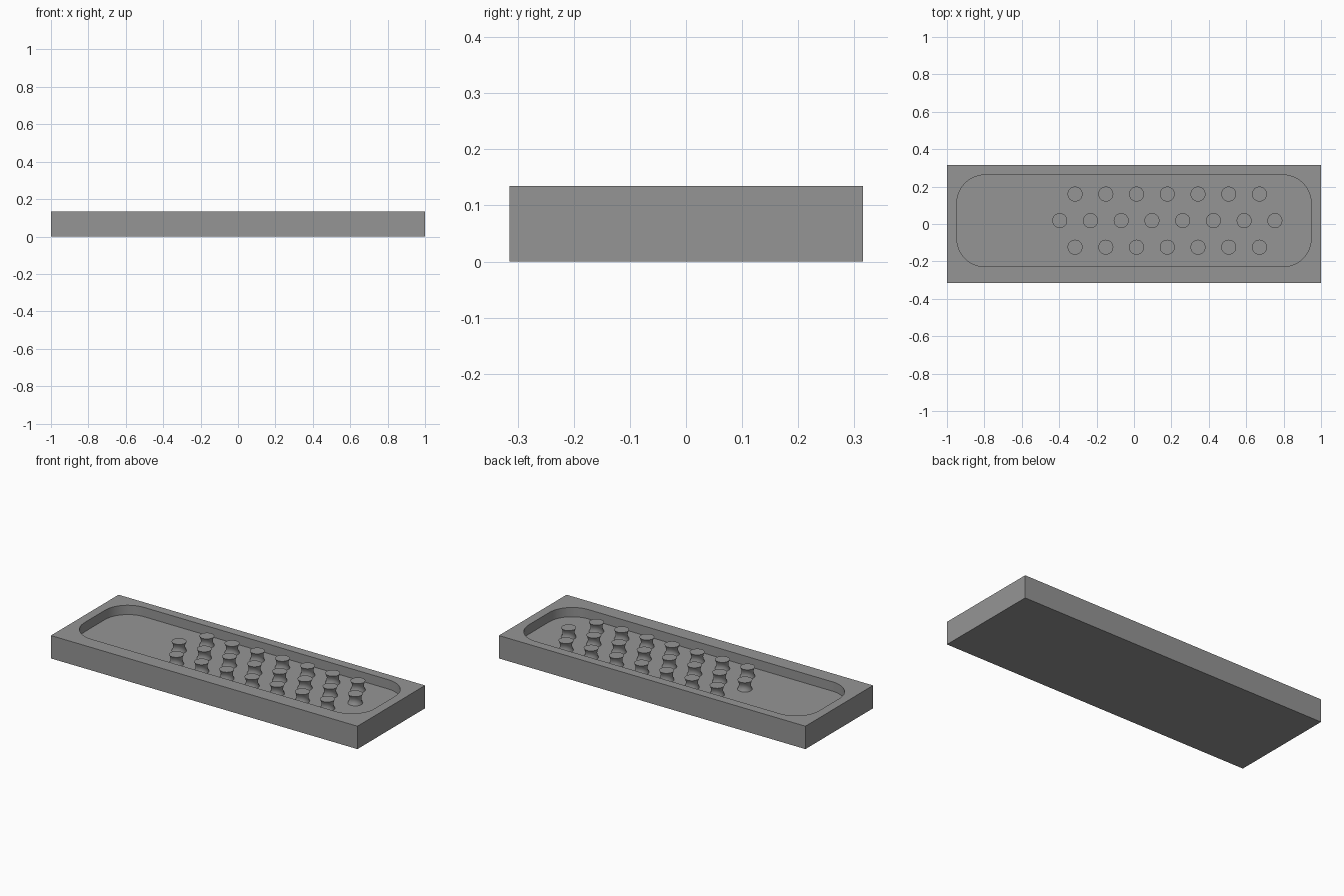
import bpy, bmesh, math

if "Cube" in bpy.data.objects:
    bpy.data.objects.remove(bpy.data.objects["Cube"], do_unlink=True)

HEIGHT = 0.135
FLOOR = 0.08

grey = bpy.data.materials.new("mid_grey")
grey.use_nodes = True
colour = (0.3, 0.3, 0.3, 1)
grey.diffuse_color = colour
grey.node_tree.nodes["Principled BSDF"].inputs["Base Color"].default_value = colour


def finish(name, bm):
    bmesh.ops.recalc_face_normals(bm, faces=bm.faces)
    mesh = bpy.data.meshes.new(name)
    bm.to_mesh(mesh)
    bm.free()
    mesh.materials.append(grey)
    obj = bpy.data.objects.new(name, mesh)
    bpy.context.collection.objects.link(obj)
    bpy.ops.object.select_all(action="DESELECT")
    obj.select_set(True)
    bpy.context.view_layer.objects.active = obj
    return obj


def smooth():
    bpy.ops.object.shade_smooth_by_angle(angle=math.radians(35))


def rounded_outline(x0, x1, y0, y1, r, steps=12):
    corners = [(x1 - r, y1 - r), (x0 + r, y1 - r), (x0 + r, y0 + r), (x1 - r, y0 + r)]
    points = []
    for i, (cx, cy) in enumerate(corners):
        for s in range(steps + 1):
            a = math.pi / 2 * (i + s / steps)
            points.append((cx + r * math.cos(a), cy + r * math.sin(a)))
    return points


# Cutter for the rounded recess
bm = bmesh.new()
outline = rounded_outline(-0.947, 0.947, -0.228, 0.262, 0.15)
base = bm.faces.new([bm.verts.new((x, y, FLOOR)) for x, y in outline])
ext = bmesh.ops.extrude_face_region(bm, geom=[base])
for v in ext["geom"]:
    if isinstance(v, bmesh.types.BMVert):
        v.co.z = HEIGHT + 0.1
cutter = finish("recess_cutter", bm)
cutter.hide_render = True

# Rectangular tray with the recess cut out
bm = bmesh.new()
bmesh.ops.create_cube(bm, size=1)
for v in bm.verts:
    v.co = (v.co.x * 2, v.co.y * 0.63, (v.co.z + 0.5) * HEIGHT)
tray = finish("tray", bm)
cut = tray.modifiers.new("recess", "BOOLEAN")
cut.object = cutter
cut.solver = "EXACT"
bpy.ops.object.modifier_apply(modifier="recess")
bpy.data.objects.remove(cutter, do_unlink=True)
smooth()


# Spool-shaped pegs with a concave waist, flush with the rim
def peg(name, x, y, sides=32, rings=8):
    bm = bmesh.new()
    loops = []
    for k in range(rings + 1):
        t = k / rings
        r = 0.04 - 0.008 * math.sin(math.pi * t)
        z = FLOOR + (HEIGHT - FLOOR) * t
        loops.append([bm.verts.new((x + r * math.cos(math.tau * i / sides),
                                    y + r * math.sin(math.tau * i / sides), z))
                      for i in range(sides)])
    for low, high in zip(loops, loops[1:]):
        for i in range(sides):
            j = (i + 1) % sides
            bm.faces.new((low[i], low[j], high[j], high[i]))
    bm.faces.new(loops[-1])
    bm.faces.new(loops[0])
    finish(name, bm)
    smooth()


for row, y, start, count in (("back", 0.16, -0.315, 7),
                             ("middle", 0.018, -0.397, 8),
                             ("front", -0.124, -0.315, 7)):
    for n in range(count):
        peg(f"{row}_peg_{n + 1}", start + 0.1643 * n, y)
